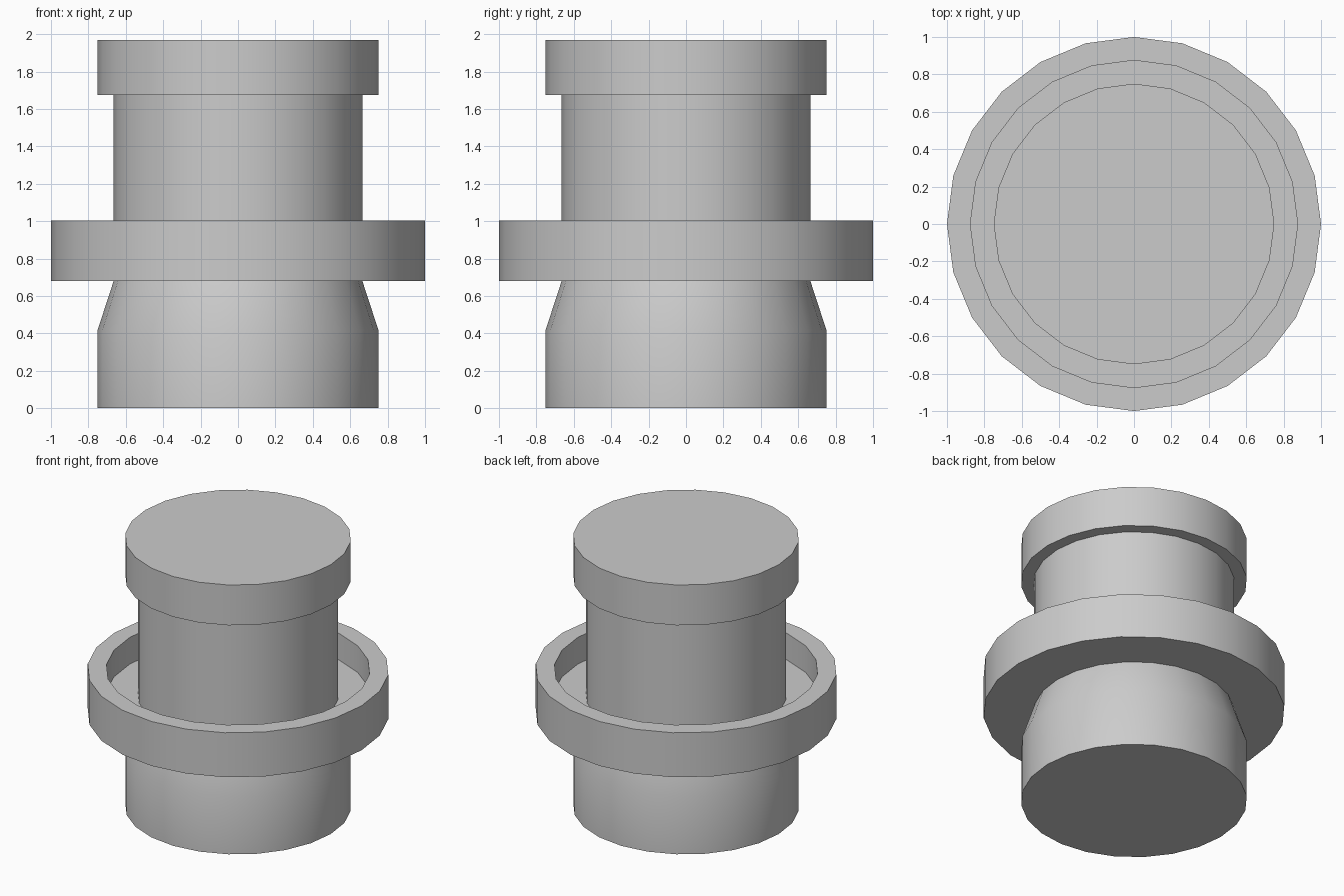
import bpy, bmesh, math

if "Cube" in bpy.data.objects:
    bpy.data.objects.remove(bpy.data.objects["Cube"])

SIDES = 24

# Half-profile (radius, height), from the base centre up to the top centre
profile = [
    (0.75, 0.0), (0.75, 0.42),        # base drum
    (0.665, 0.68),                    # tapered shoulder
    (1.0, 0.68), (1.0, 1.005),        # outside of the collar
    (0.875, 1.005), (0.875, 0.81),    # rim and recess wall
    (0.665, 0.81), (0.665, 1.675),    # recess floor and column
    (0.75, 1.675), (0.75, 1.97),      # top cap
]


def lathe(name, points):
    """Revolve a profile around z and close both ends with flat discs."""
    bm = bmesh.new()
    rings = []
    for r, z in points:
        rings.append([bm.verts.new((r * math.cos(a), r * math.sin(a), z))
                      for a in (math.tau * i / SIDES for i in range(SIDES))])
    for low, high in zip(rings, rings[1:]):
        for i in range(SIDES):
            j = (i + 1) % SIDES
            bm.faces.new((low[i], low[j], high[j], high[i]))
    bm.faces.new(rings[0][::-1])
    bm.faces.new(rings[-1])
    mesh = bpy.data.meshes.new(name)
    bm.to_mesh(mesh)
    bm.free()
    obj = bpy.data.objects.new(name, mesh)
    bpy.context.collection.objects.link(obj)
    return obj


# The whole turned body, smooth around but crisp at the steps
body = lathe("collared_plug", profile)
bpy.context.view_layer.objects.active = body
body.select_set(True)
bpy.ops.object.shade_smooth_by_angle(angle=math.radians(30))
